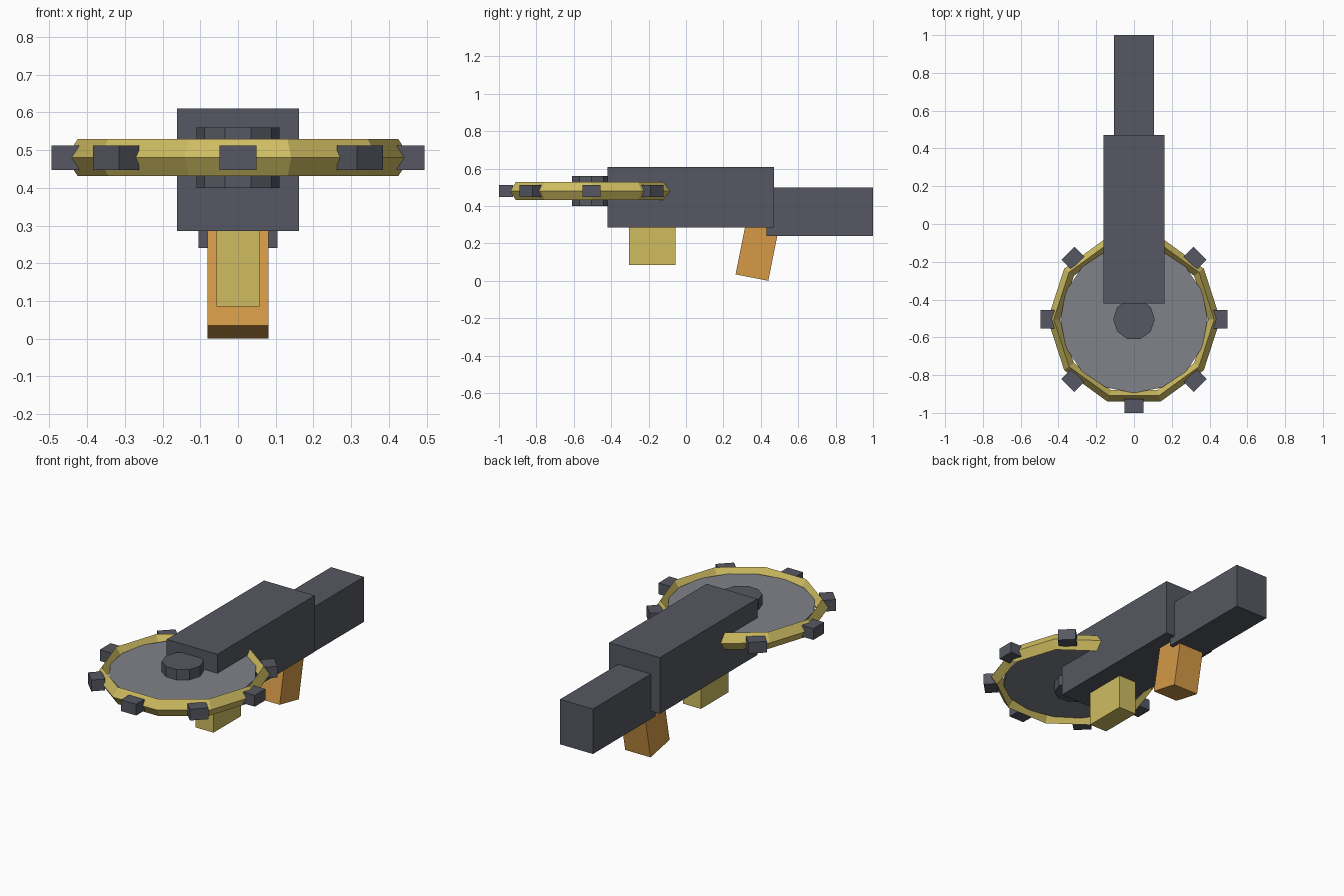
import bpy, bmesh, math
from mathutils import Matrix, Vector

if "Cube" in bpy.data.objects:
    bpy.data.objects.remove(bpy.data.objects["Cube"])


def material(name, rgb):
    m = bpy.data.materials.new(name)
    m.diffuse_color = (*rgb, 1)
    m.use_nodes = True
    m.node_tree.nodes["Principled BSDF"].inputs["Base Color"].default_value = m.diffuse_color
    return m


DARK = material("dark gunmetal", (0.093, 0.097, 0.122))
STEEL = material("blade steel", (0.216, 0.223, 0.254))
YELLOW = material("yellow", (0.62, 0.505, 0.120))
ORANGE = material("orange", (0.66, 0.322, 0.062))


def finish(name, bm, mat):
    bmesh.ops.recalc_face_normals(bm, faces=bm.faces)
    me = bpy.data.meshes.new(name)
    bm.to_mesh(me)
    bm.free()
    me.materials.append(mat)
    ob = bpy.data.objects.new(name, me)
    bpy.context.collection.objects.link(ob)
    return ob


def box(name, center, size, mat, rot=Matrix()):
    bm = bmesh.new()
    bmesh.ops.create_cube(bm, size=1, matrix=Matrix.Translation(center) @ rot @ Matrix.Diagonal((*size, 1)))
    return finish(name, bm, mat)


def disc(name, center, radius, height, sides, mat, turn=0):
    bm = bmesh.new()
    bmesh.ops.create_cone(bm, cap_ends=True, segments=sides, radius1=radius, radius2=radius, depth=height,
                          matrix=Matrix.Translation(center) @ Matrix.Rotation(turn, 4, 'Z'))
    return finish(name, bm, mat)


# Body, rear stock, front handle and tilted grip
box("body", (0, 0.025, 0.4475), (0.324, 0.89, 0.325), DARK)
box("stock", (0, 0.715, 0.37), (0.21, 0.57, 0.26), DARK)
box("front_handle", (0, -0.18, 0.20), (0.114, 0.25, 0.23), YELLOW)
tilt = Matrix.Rotation(math.radians(-11.3), 4, 'X')
grip_center = Vector((0, 0.3525, 0.0175)) + tilt @ Vector((0, 0, 0.15))
box("grip", grip_center, (0.162, 0.178, 0.30), ORANGE, tilt)

# Saw blade and hub
C = Vector((0, -0.505, 0.48))
disc("blade", C, 0.39, 0.04, 16, STEEL)
disc("hub", C, 0.11, 0.16, 10, DARK, math.pi / 2)

# Ten-sided rim with a diamond cross-section
bm = bmesh.new()
profile = [(0.457, 0), (0.425, 0.049), (0.393, 0), (0.425, -0.049)]
loops = []
for i in range(10):
    a = math.tau * i / 10
    loops.append([bm.verts.new(C + Vector((r * math.cos(a), r * math.sin(a), z))) for r, z in profile])
for i in range(10):
    p, q = loops[i], loops[(i + 1) % 10]
    for j in range(4):
        k = (j + 1) % 4
        bm.faces.new((p[j], q[j], q[k], p[k]))
finish("rim", bm, YELLOW)

# Eight teeth around the rim
for i in range(8):
    rot = Matrix.Rotation(math.tau * i / 8, 4, 'Z')
    box(f"tooth_{i + 1}", C + rot @ Vector((0.458, 0, 0)), (0.074, 0.098, 0.065), DARK, rot)
